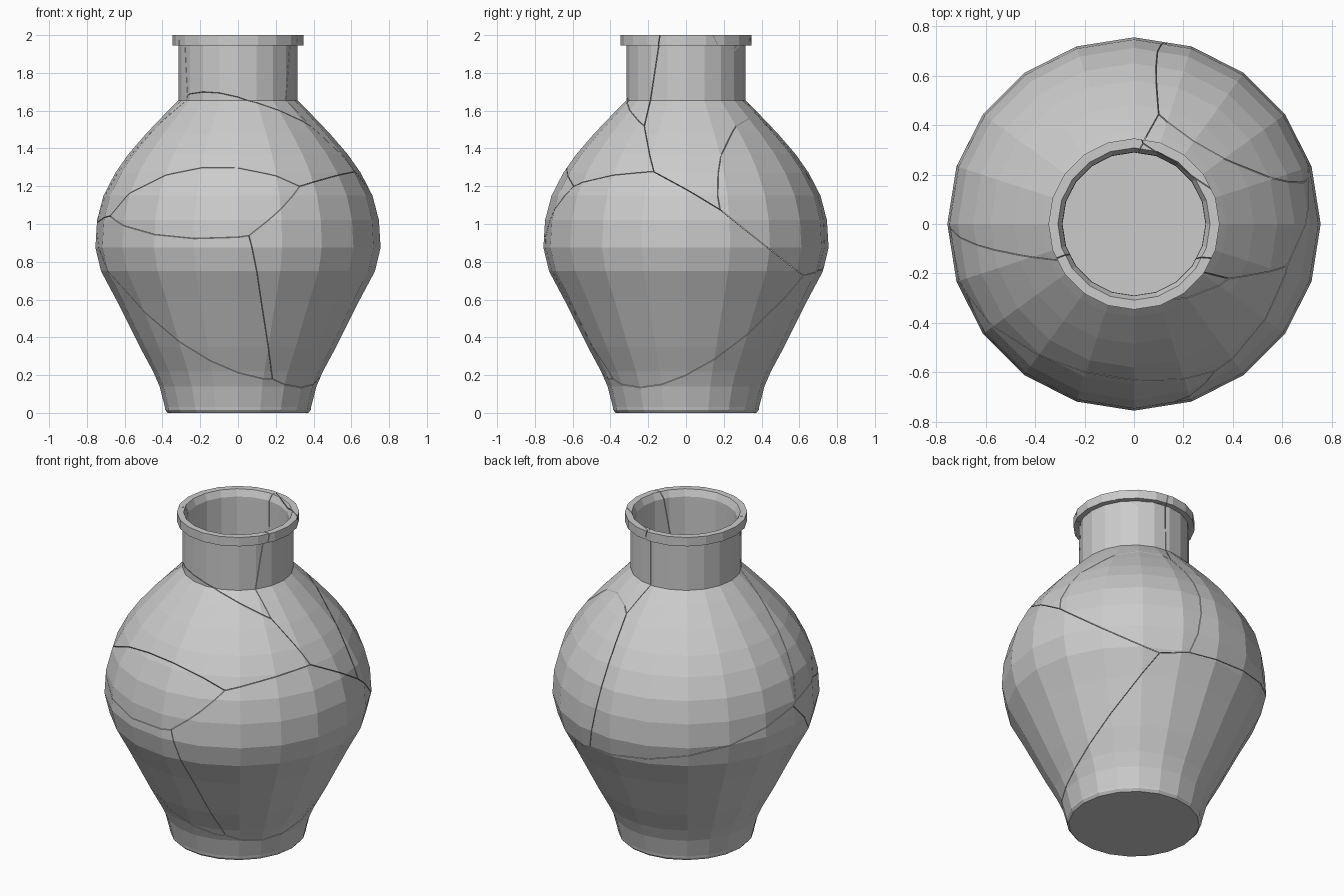
import bpy, bmesh
from math import sin, cos, pi
from mathutils import Vector

if "Cube" in bpy.data.objects:
    bpy.data.objects.remove(bpy.data.objects["Cube"])

SIDES, WALL, GAP = 20, 0.025, 0.0015

# Profile of the hollow vase: outer body, rim lip, then inner wall back down
body = [(.385, .015), (.387, .03), (.415, .14), (.45, .22), (.52, .35), (.585, .48),
        (.645, .6), (.725, .75), (.755, .875), (.746, 1.02), (.712, 1.15),
        (.65, 1.27), (.58, 1.37), (.485, 1.48), (.375, 1.595), (.314, 1.655)]
rim = [(.314, 1.945), (.346, 1.945), (.346, 2), (.308, 2), (.29, 1.96)]
profile = [(.372, 0)] + body + rim + [(r - WALL, z) for r, z in reversed(body[1:])]

vase = bmesh.new()
rings = [[vase.verts.new((r * cos(2 * pi * i / SIDES), r * sin(2 * pi * i / SIDES), z))
          for i in range(SIDES)] for r, z in profile]
for low, high in zip(rings, rings[1:]):
    for i in range(SIDES):
        j = (i + 1) % SIDES
        vase.faces.new((low[i], low[j], high[j], high[i]))
vase.faces.new(rings[0][::-1])
vase.faces.new(rings[-1])

# One seed per shard (the vase is broken into nearest-seed cells)
seeds = {1: (-.15, -.6, 1.1), 2: (-.1, -.5, 1.45), 3: (0, -.25, 1.85),
         4: (.42, 0, 1.55), 5: (.4, .45, 1.25), 6: (-.4, .35, 1.4),
         7: (-.3, -.6, .65), 8: (.5, -.3, .75), 9: (-.15, .25, .4)}
seeds = {k: Vector(v) for k, v in seeds.items()}

# Points on the cracks, keyed by the shards that meet there
joints = [("178", .06, -.745, .93), ("128", .32, -.605, 1.2), ("248", .62, -.18, 1.285),
          ("234", .33, -.24, 1.57), ("458", .7, .23, 1.04), ("589", .33, .65, .74),
          ("569", .13, .715, .76), ("267", -.745, -.01, 1.03), ("679", -.745, .02, .99),
          ("127", -.71, -.2, 1.03), ("789", .165, -.397, .175), ("236", -.27, -.165, 1.66)]
cracks = [("69", -.32, .65, .79), ("69", -.67, .32, .89), ("79", -.49, -.38, .55),
          ("79", -.15, -.45, .27), ("89", .33, -.24, .12), ("89", .465, .285, .4),
          ("78", .127, -.63, .6), ("17", -.465, -.585, .965), ("12", -.2, -.6, 1.3),
          ("23", -.1, -.3, 1.695), ("36", -.31, -.14, 2), ("34", .31, -.145, 2),
          ("34", .26, -.18, 1.65), ("45", .3, .148, 2), ("45", .53, .19, 1.39),
          ("56", .04, .31, 2), ("56", .085, .56, 1.38), ("26", -.5, -.115, 1.46)]

# Nudge the seeds until the cell borders run through the crack points
for sweep in range(800):
    for cells, *co in joints + cracks:
        p = Vector(co)
        for i, j in zip(cells, cells[1:] + cells[:1]):
            a, b = p - seeds[int(i)], p - seeds[int(j)]
            aa, bb = a.length_squared, b.length_squared
            step = .15 * (aa - bb) / (aa + bb)
            seeds[int(i)] += a * step
            seeds[int(j)] -= b * step

# Cut each shard out of the vase and close its broken edges
for k, s in seeds.items():
    bm = vase.copy()
    for other, t in seeds.items():
        if other == k or not bm.faces:
            continue
        n = (t - s).normalized()
        cut = bmesh.ops.bisect_plane(
            bm, geom=bm.verts[:] + bm.edges[:] + bm.faces[:], dist=1e-6,
            plane_co=(s + t) / 2 - n * GAP, plane_no=n, clear_outer=True)
        edges = [e for e in cut["geom_cut"]
                 if isinstance(e, bmesh.types.BMEdge) and e.is_boundary]
        if edges:
            bmesh.ops.triangle_fill(bm, edges=edges, use_beauty=True, normal=n)
    bmesh.ops.recalc_face_normals(bm, faces=bm.faces[:])
    mesh = bpy.data.meshes.new(f"vase_shard_{k}")
    bm.to_mesh(mesh)
    bm.free()
    bpy.context.collection.objects.link(bpy.data.objects.new(f"vase_shard_{k}", mesh))
vase.free()
